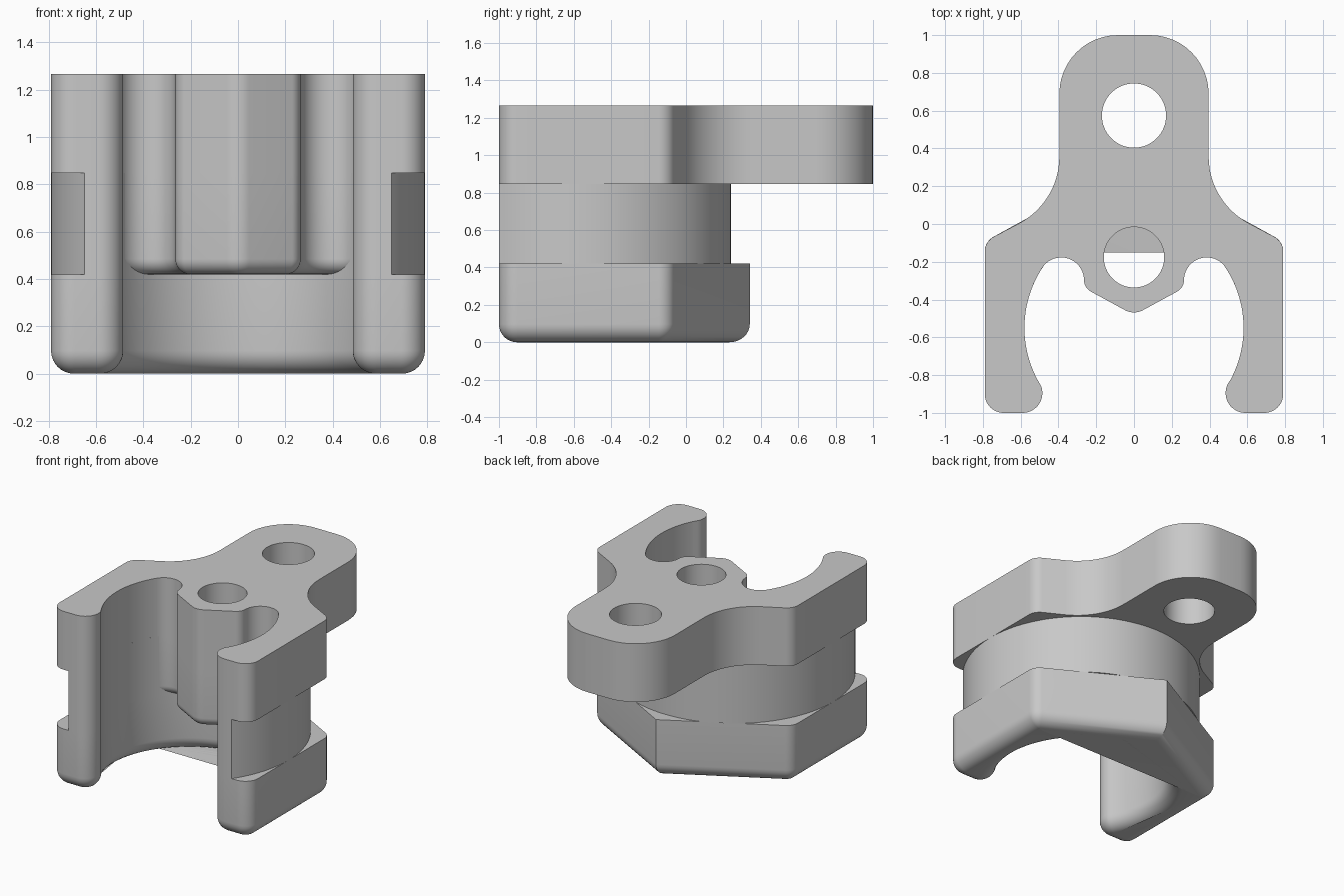
import bpy, bmesh
from math import sin, cos, tan, atan2, radians, pi
from mathutils import Vector

old = bpy.data.objects.get("Cube")
if old:
    bpy.data.objects.remove(old, do_unlink=True)

# One plain grey for the whole part
grey = bpy.data.materials.new("plain_grey")
grey.use_nodes = True
colour = (0.58, 0.58, 0.58, 1)
grey.diffuse_color = colour
grey.node_tree.nodes["Principled BSDF"].inputs["Base Color"].default_value = colour

BORE_Y, BORE_R, RING_R = -0.55, 0.58, 0.79
BASE_TOP, PLATE_BOTTOM, TOP = 0.42, 0.847, 1.267


def arc(cx, cy, r, start, end, steps):
    """Outline points (x, y, corner radius) along an arc, in degrees."""
    angles = [radians(start + (end - start) * i / steps) for i in range(steps + 1)]
    return [(cx + r * cos(a), cy + r * sin(a), 0) for a in angles]


def outline(half):
    """Mirror a right-hand half outline, round its corners, drop doubles."""
    full = half + [(-x, y, r) for x, y, r in reversed(half) if x > 0.0001]
    points = []
    for i, (x, y, r) in enumerate(full):
        p = Vector((x, y))
        if r == 0:
            points.append(p)
            continue
        u = (Vector(full[i - 1][:2]) - p).normalized()
        v = (Vector(full[(i + 1) % len(full)][:2]) - p).normalized()
        h = u.angle(v) / 2
        centre = p + (u + v).normalized() * r / sin(h)
        first, last = p + u * r / tan(h) - centre, p + v * r / tan(h) - centre
        a = atan2(first.y, first.x)
        sweep = (atan2(last.y, last.x) - a + pi) % (2 * pi) - pi
        steps = 12
        for k in range(steps + 1):
            b = a + sweep * k / steps
            points.append(centre + Vector((cos(b), sin(b))) * r)
    return [p for i, p in enumerate(points) if (p - points[i - 1]).length > 0.004]


def inset(points, amount):
    """Move a clockwise outline inward."""
    result = []
    for i, p in enumerate(points):
        d1 = (p - points[i - 1]).normalized()
        d2 = (points[(i + 1) % len(points)] - p).normalized()
        n1, n2 = Vector((d1.y, -d1.x)), Vector((d2.y, -d2.x))
        result.append(p + (n1 + n2) / (1 + n1.dot(n2)) * amount)
    return result


def solid(name, half, z0, z1, fillet=0, holes=()):
    """Extrude an outline, with a rounded bottom edge and drilled holes."""
    points = outline(half)
    levels = [(0, z0)]
    if fillet:
        turns = [i / 8 * pi / 2 for i in range(9)]
        levels = [(fillet * (1 - sin(a)), z0 + fillet * (1 - cos(a))) for a in turns]
    levels.append((0, z1))
    bm = bmesh.new()
    rings = [[bm.verts.new((p.x, p.y, z)) for p in inset(points, d)] for d, z in levels]
    n = len(points)
    for low, high in zip(rings, rings[1:]):
        for i in range(n):
            j = (i + 1) % n
            bm.faces.new((low[i], high[i], high[j], low[j]))
    # A clockwise outline already gives outward faces
    bm.faces.new(rings[0])
    bm.faces.new(rings[-1][::-1])
    mesh = bpy.data.meshes.new(name)
    bm.to_mesh(mesh)
    bm.free()
    obj = bpy.data.objects.new(name, mesh)
    bpy.context.collection.objects.link(obj)
    for y, r in holes:
        # The cutter is only a little taller than the solid
        bpy.ops.mesh.primitive_cylinder_add(vertices=64, radius=r, depth=z1 - z0 + 0.2,
                                            location=(0, y, (z0 + z1) / 2))
        cutter = bpy.context.object
        cutter.hide_render = True
        mod = obj.modifiers.new("hole", 'BOOLEAN')
        mod.operation, mod.solver, mod.object = 'DIFFERENCE', 'EXACT', cutter
        bpy.context.view_layer.update()
        evaluated = obj.evaluated_get(bpy.context.evaluated_depsgraph_get())
        obj.data = bpy.data.meshes.new_from_object(evaluated)
        obj.modifiers.clear()
        bpy.data.objects.remove(cutter, do_unlink=True)
    obj.data.materials.clear()
    obj.data.materials.append(grey)
    bpy.ops.object.select_all(action='DESELECT')
    obj.select_set(True)
    bpy.context.view_layer.objects.active = obj
    bpy.ops.object.shade_smooth_by_angle(angle=radians(30))


# Shared outline pieces, right-hand side, running clockwise
arm_side = [(0.79, -0.093, 0.09), (0.79, -1, 0.1)]
arm_tip = arc(0.59, -0.895, 0.105, 270, 149.7, 14)
bore_to_notch = arc(0, BORE_Y, BORE_R, -30.3, 33.3, 28)
bore_to_back = arc(0, BORE_Y, BORE_R, -30.3, 90, 52)
notch = arc(0.385, -0.297, 0.12, 33.3, 180, 20)
boss_point = [(0.265, -0.338, 0.07), (0, -0.482, 0.1)]
boss_hole, tab_hole = (-0.176, 0.16), (0.574, 0.17)

# Top plate with rear tab, two arms and pointed boss
solid("upper_plate",
      [(0.395, 1, 0.31), (0.395, 0.117, 0.4)] + arm_side + arm_tip
      + bore_to_notch + notch + boss_point,
      PLATE_BOTTOM, TOP, holes=(boss_hole, tab_hole))

# Round neck between plate and base, cut flat at the front
front_angle = -34.72
solid("round_neck",
      arc(0, BORE_Y, RING_R, 90, front_angle, 60) + arm_tip + bore_to_back,
      BASE_TOP, PLATE_BOTTOM)

# Boss hanging inside the bore, rounded underneath; its back and the straight
# run-out of each notch are buried in the neck
run_out = [(0.622, -0.44, 0)]
solid("hanging_boss",
      arc(0, BORE_Y, 0.77, 90, 12, 8) + run_out + notch + boss_point,
      BASE_TOP, PLATE_BOTTOM, fillet=0.065, holes=(boss_hole,))

# Open base with a pointed back and rounded bottom edge
solid("open_base",
      [(0, 0.341, 0)] + arm_side + arm_tip + bore_to_back,
      0, BASE_TOP, fillet=0.097)
